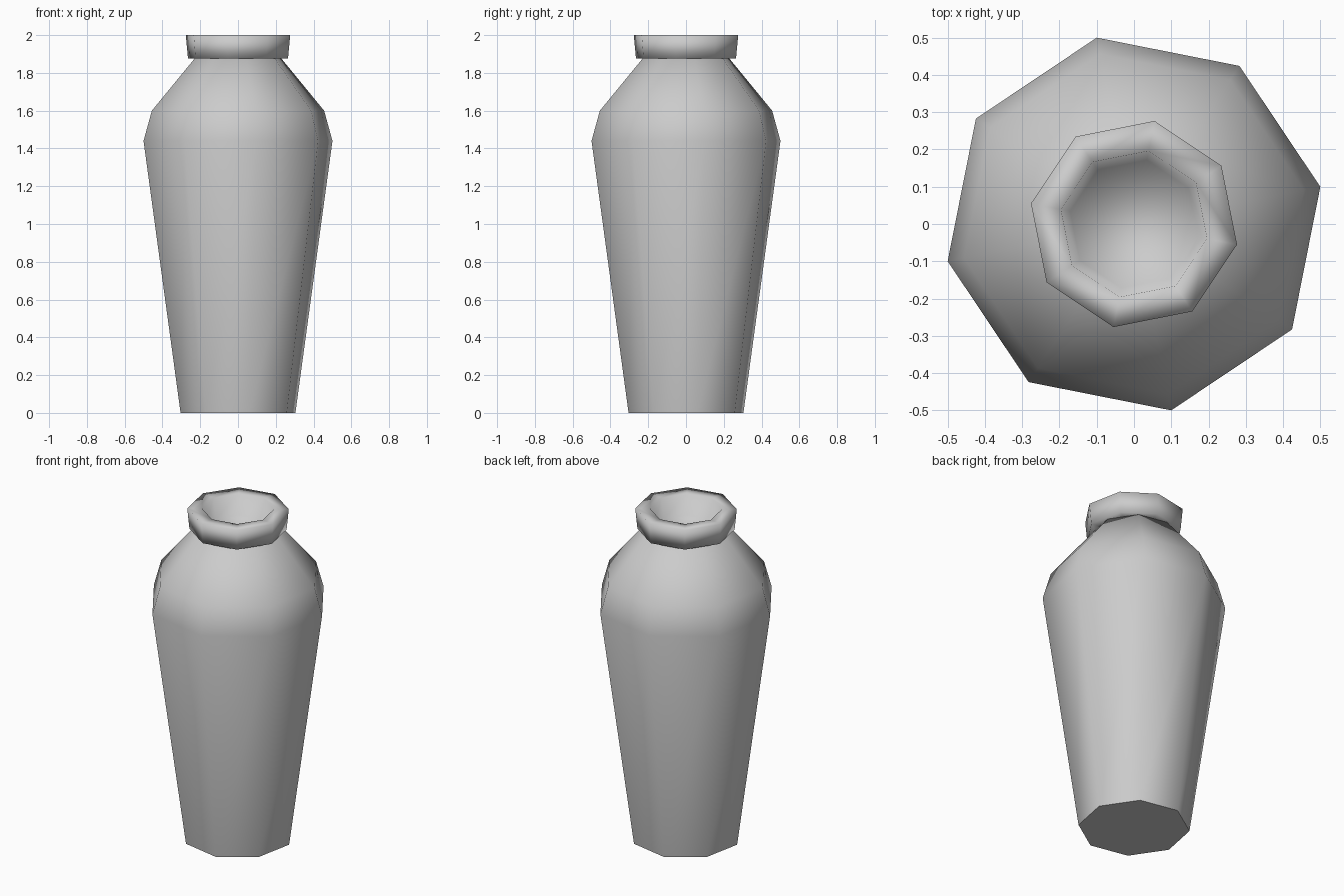
import bpy
import bmesh
import math

SIDES = 8

cube = bpy.data.objects.get("Cube")
if cube:
    bpy.data.objects.remove(cube, do_unlink=True)

# One plain grey clay colour
clay = bpy.data.materials.new("grey clay")
clay.use_nodes = True
GREY = (0.6, 0.6, 0.6, 1)
clay.diffuse_color = GREY
clay.node_tree.nodes["Principled BSDF"].inputs["Base Color"].default_value = GREY


def lathe(name, profile, turn, smooth_limit):
    """Spin (radius, height) points into a capped eight-sided solid."""
    bm = bmesh.new()
    rings = []
    for radius, height in profile:
        ring = []
        for i in range(SIDES):
            a = turn + i * math.tau / SIDES
            ring.append(bm.verts.new((radius * math.cos(a), radius * math.sin(a), height)))
        rings.append(ring)
    for low, high in zip(rings, rings[1:]):
        for i in range(SIDES):
            j = (i + 1) % SIDES
            bm.faces.new((low[i], low[j], high[j], high[i]))
    bm.faces.new(rings[0][::-1])
    bm.faces.new(rings[-1])
    mesh = bpy.data.meshes.new(name)
    bm.to_mesh(mesh)
    bm.free()
    mesh.materials.append(clay)
    obj = bpy.data.objects.new(name, mesh)
    bpy.context.collection.objects.link(obj)

    # Smooth sides, with sharp corners above the limit
    bpy.ops.object.select_all(action="DESELECT")
    obj.select_set(True)
    bpy.context.view_layer.objects.active = obj
    bpy.ops.object.shade_smooth_by_angle(angle=math.radians(smooth_limit))
    return obj


# Tapered body with rounded shoulder, up to the neck
lathe("vase_body",
      [(0.31, 0), (0.51, 1.44), (0.465, 1.6), (0.235, 1.875)],
      math.radians(11.3), 60)

# Flared collar with a hollow mouth, turned half a side from the body
lathe("vase_rim",
      [(0.2, 1.876), (0.27, 1.876), (0.282, 2), (0.2, 2), (0.175, 1.88)],
      math.radians(33.7), 100)
